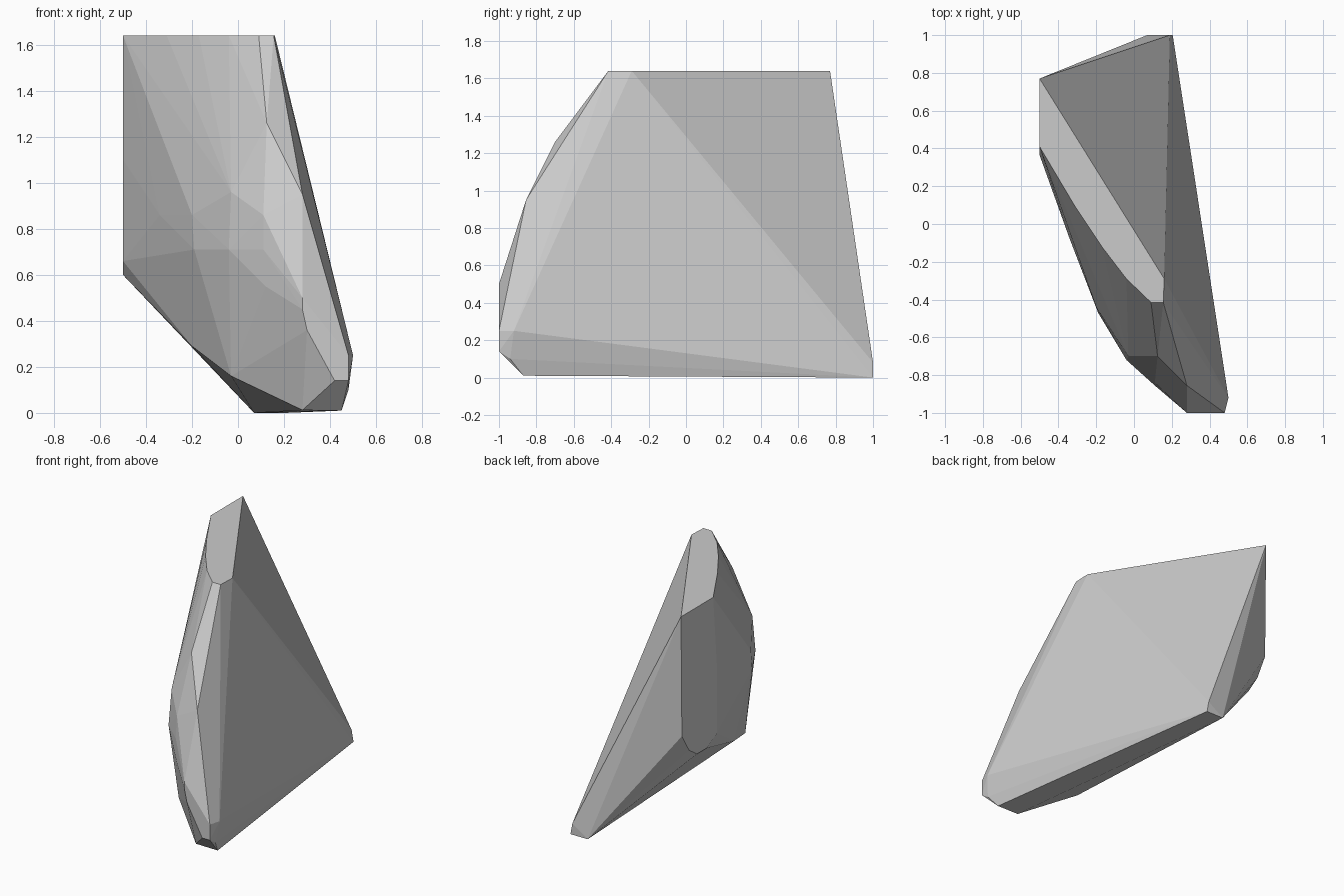
import bpy, bmesh

points = []

# Flat top outline (x, y)
top_z = 1.64
points += [(x, y, top_z) for x, y in (
    (-0.5, 0.77), (-0.5, 0.41), (-0.31, 0.09), (-0.17, -0.12),
    (-0.04, -0.29), (0.09, -0.415), (0.155, -0.415), (0.16, -0.29))]

# Cut side on the left (y, z)
points += [(-0.5, y, z) for y, z in (
    (0.76, 0.79), (0.68, 0.66), (0.59, 0.6), (0.48, 0.6),
    (0.37, 0.66), (0.365, 1.1))]

# Cut face at the front (x, z)
points += [(x, -1.0, z) for x, z in (
    (0.28, 0.5), (0.28, 0.45), (0.3, 0.36), (0.42, 0.14),
    (0.48, 0.14), (0.48, 0.25))]

# Rounded front-left belly
points += [
    (-0.34, -0.08, 0.86), (-0.2, -0.44, 0.86), (-0.19, -0.47, 0.71),
    (-0.03, -0.7, 0.96), (-0.04, -0.72, 0.71), (0.11, -0.84, 0.86),
    (0.11, -0.855, 0.71), (0.12, -0.86, 0.55), (0.125, -0.7, 1.26),
    (0.28, -0.855, 0.95)]

# Pointed rear foot, right ridge and narrow underside
points += [
    (0.07, 1.0, 0.0), (0.205, 1.0, 0.0), (0.19, 1.0, 0.08),
    (0.5, -0.92, 0.25), (0.48, -0.94, 0.1), (0.45, -0.87, 0.01),
    (0.28, -0.87, 0.012), (-0.03, -0.62, 0.16), (-0.2, -0.25, 0.29)]

# Wrap the outlines into one faceted shard
bm = bmesh.new()
for p in points:
    bm.verts.new(p)
hull = bmesh.ops.convex_hull(bm, input=bm.verts[:])
inside = [v for v in bm.verts if not v.link_faces]
bmesh.ops.delete(bm, geom=inside, context='VERTS')
bmesh.ops.dissolve_limit(bm, angle_limit=0.01, verts=bm.verts[:], edges=bm.edges[:])
bmesh.ops.recalc_face_normals(bm, faces=bm.faces[:])

mesh = bpy.data.meshes.new("rock_shard")
bm.to_mesh(mesh)
bm.free()
shard = bpy.data.objects.new("rock_shard", mesh)
bpy.context.collection.objects.link(shard)
